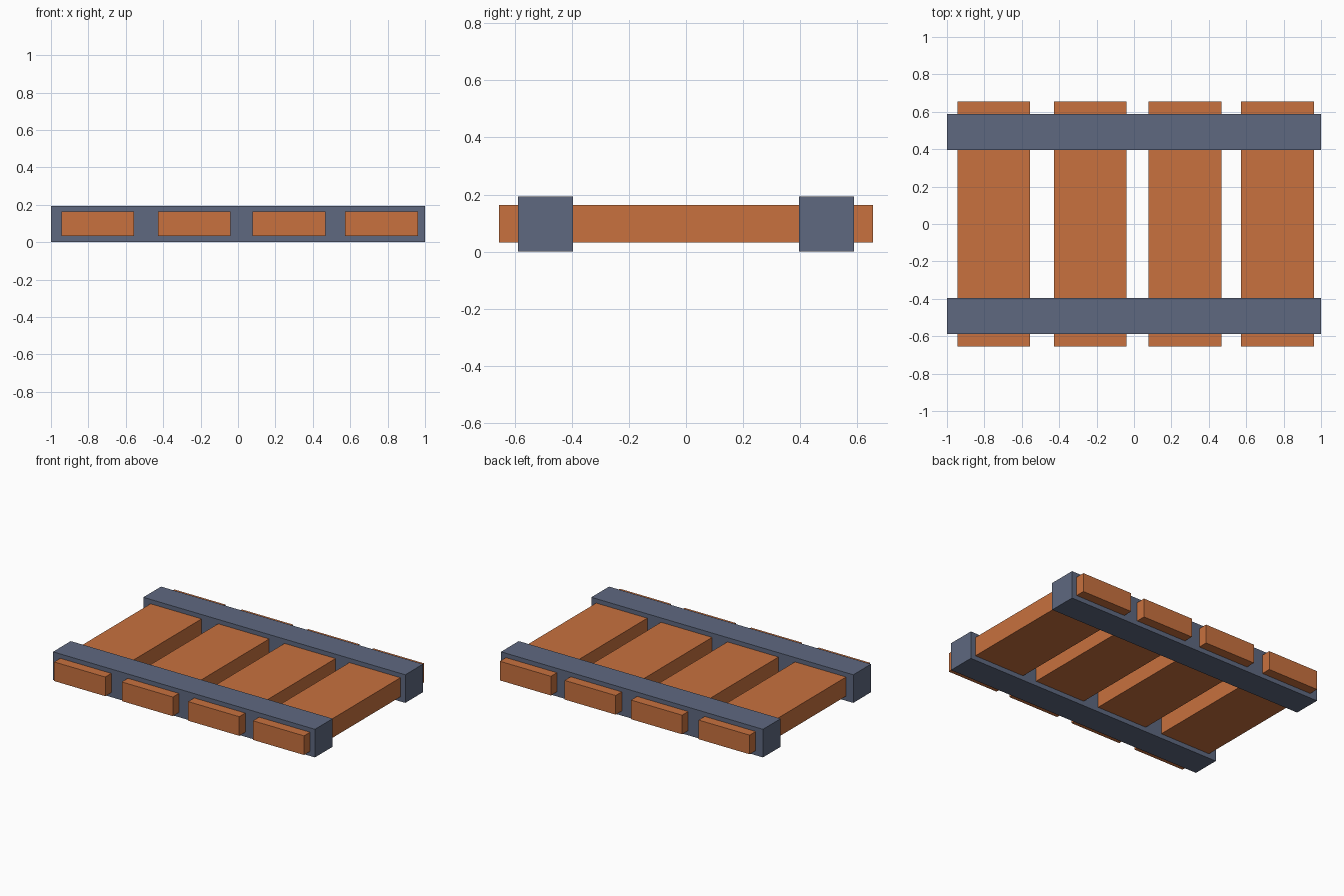
import bpy

if "Cube" in bpy.data.objects:
    bpy.data.objects.remove(bpy.data.objects["Cube"])


def material(name, rgb):
    m = bpy.data.materials.new(name)
    m.diffuse_color = (*rgb, 1.0)
    m.use_nodes = True
    m.node_tree.nodes["Principled BSDF"].inputs["Base Color"].default_value = m.diffuse_color
    return m


def box(name, centre, size, mat):
    bpy.ops.mesh.primitive_cube_add(size=1, location=centre)
    ob = bpy.context.object
    ob.name = name
    ob.scale = size
    bpy.ops.object.transform_apply(location=False, rotation=False, scale=True)
    ob.data.materials.append(mat)
    return ob


wood = material("orange wood", (0.578, 0.165, 0.049))
slate = material("slate blue", (0.113, 0.140, 0.216))

# Two long side rails
RAIL_H = 0.194
for label, side in (("front", -1), ("back", 1)):
    box(f"{label}_rail", (0, side * 0.4925, RAIL_H / 2), (2.0, 0.193, RAIL_H), slate)

# Four slightly unevenly spaced slats passing through the rails
for i, x in enumerate((-0.75, -0.234, 0.273, 0.768), 1):
    box(f"slat_{i}", (x, 0, 0.098), (0.39, 1.31, 0.132), wood)
